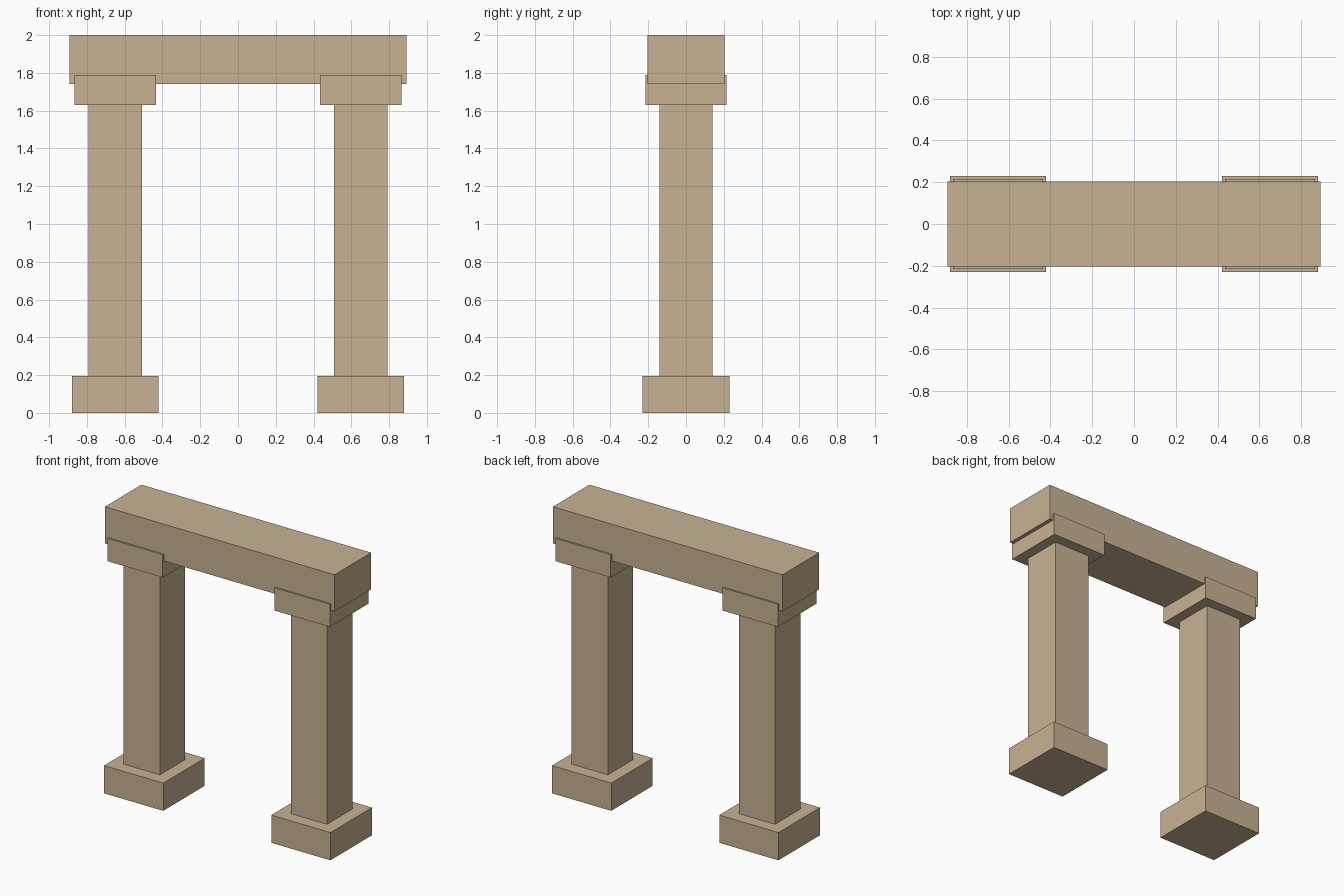
import bpy

if "Cube" in bpy.data.objects:
    bpy.data.objects.remove(bpy.data.objects["Cube"])

# One sandstone colour for the whole gateway
stone = bpy.data.materials.new("sandstone")
stone.diffuse_color = (0.58, 0.45, 0.29, 1.0)
stone.use_nodes = True
stone.node_tree.nodes["Principled BSDF"].inputs["Base Color"].default_value = stone.diffuse_color


def block(name, x, half_x, half_y, z0, z1):
    """Upright box centred on y = 0, spanning z0 to z1."""
    bpy.ops.mesh.primitive_cube_add(size=2, location=(x, 0, (z0 + z1) / 2))
    ob = bpy.context.object
    ob.name = name
    ob.scale = (half_x, half_y, (z1 - z0) / 2)
    bpy.ops.object.transform_apply(location=False, rotation=False, scale=True)
    ob.data.materials.append(stone)
    return ob


# Two square pillars: plinth, shaft and capital
for side, x in (("left", -0.65), ("right", 0.65)):
    block(side + "_plinth", x, 0.23, 0.23, 0.0, 0.195)
    block(side + "_shaft", x, 0.141, 0.141, 0.195, 1.63)
    block(side + "_capital", x, 0.215, 0.215, 1.63, 1.79)

# Beam resting in the capitals
block("lintel", 0, 0.893, 0.203, 1.742, 2.0)
